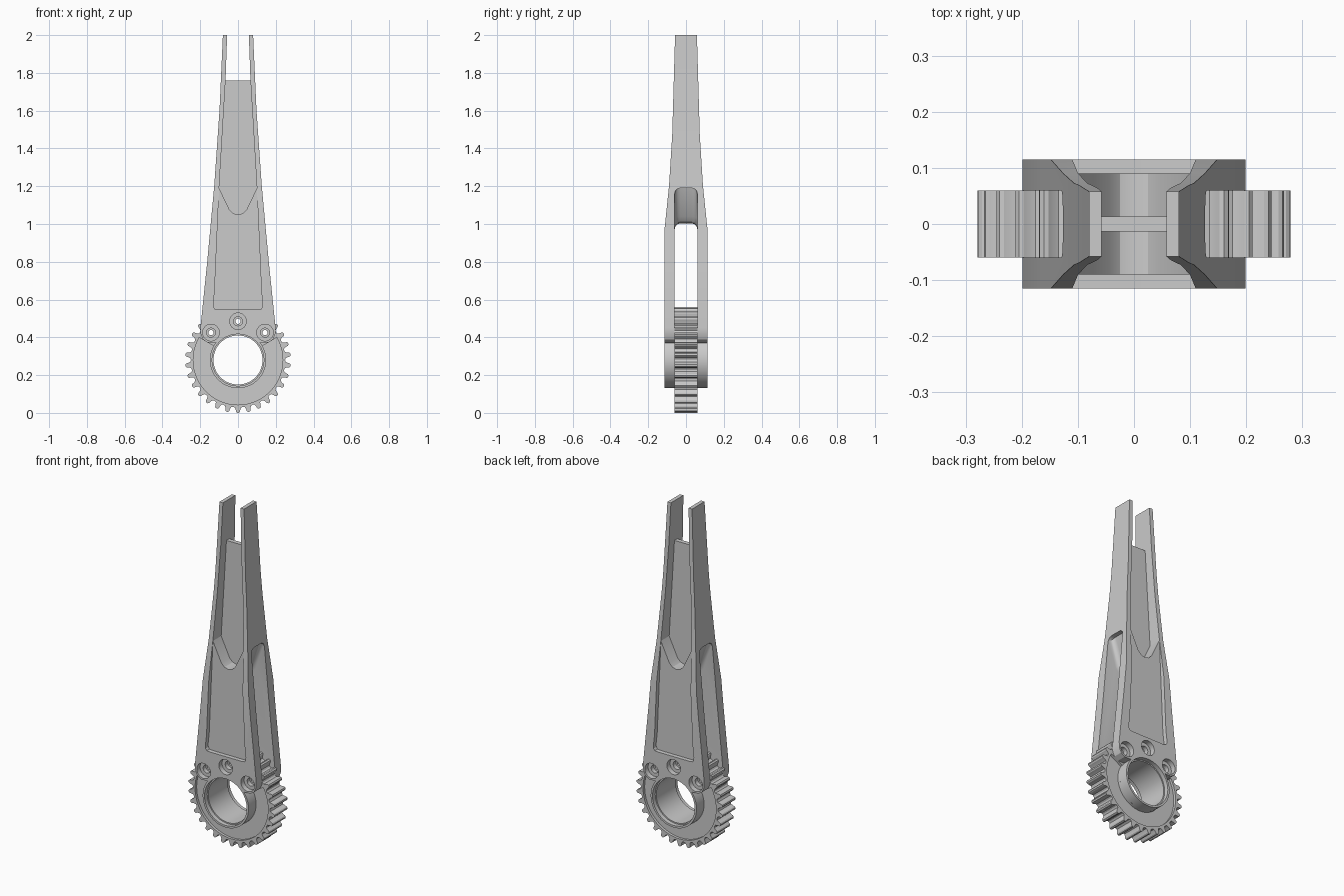
import bpy, bmesh
from math import sin, cos, pi, radians

if "Cube" in bpy.data.objects:
    bpy.data.objects.remove(bpy.data.objects["Cube"])

CZ = 0.28  # hub centre height


def mirrored(half):
    """Close a profile from its right half, listed bottom to top."""
    return half + [(-x, z) for x, z in reversed(half) if abs(x) > 1e-6]


def circle(r, cx=0, cz=CZ, n=48):
    return [(cx + r * cos(2 * pi * i / n), cz + r * sin(2 * pi * i / n)) for i in range(n)]


def prism(name, pts, a, b, axis='Y'):
    """Extrude a 2D profile along y (x,z points) or along x (y,z points)."""
    bm = bmesh.new()
    place = (lambda u, z, d: (u, d, z)) if axis == 'Y' else (lambda u, z, d: (d, u, z))
    face = bm.faces.new([bm.verts.new(place(u, z, a)) for u, z in pts])
    new = bmesh.ops.extrude_face_region(bm, geom=[face])['geom']
    vec = (0, b - a, 0) if axis == 'Y' else (b - a, 0, 0)
    bmesh.ops.translate(bm, vec=vec, verts=[v for v in new if isinstance(v, bmesh.types.BMVert)])
    bmesh.ops.recalc_face_normals(bm, faces=bm.faces)
    me = bpy.data.meshes.new(name)
    bm.to_mesh(me)
    bm.free()
    ob = bpy.data.objects.new(name, me)
    bpy.context.collection.objects.link(ob)
    return ob


def apply(ob, mod):
    bpy.context.view_layer.objects.active = ob
    bpy.ops.object.modifier_apply(modifier=mod.name)


def bevel(ob, width, segments=4):
    m = ob.modifiers.new('round', 'BEVEL')
    m.width, m.segments = width, segments
    m.limit_method, m.angle_limit = 'ANGLE', radians(80)
    apply(ob, m)


def boolean(ob, tool, op='DIFFERENCE'):
    m = ob.modifiers.new('bool', 'BOOLEAN')
    m.operation, m.object, m.solver = op, tool, 'EXACT'
    tool.hide_render = True
    apply(ob, m)
    bpy.data.objects.remove(tool)


# Arm: front outline intersected with side outline
arm = prism('forked_arm', mirrored([(0.08, 0.38), (0.125, 0.371), (0.16, 0.372), (0.185, 0.388),
                                    (0.197, 0.415), (0.199, 0.45), (0.163, 0.8), (0.126, 1.2),
                                    (0.098, 1.6), (0.08, 2.0)]), -0.115, 0.115)
boolean(arm, prism('side_cut', mirrored([(0.116, 0.3), (0.116, 0.95), (0.09, 1.2),
                                         (0.073, 1.47), (0.055, 2.1)]), -0.3, 0.3, 'X'), 'INTERSECT')
boolean(arm, prism('hub', circle(0.149), -0.115, 0.115), 'UNION')

# Fork slot with a V shaped, rounded end
slot = prism('slot', [(-0.4, -0.1), (0.4, -0.1), (0.4, 1.19), (0.1, 1.19), (0.05, 1.04), (0.025, 1.01),
                      (0, 1.003), (-0.025, 1.01), (-0.05, 1.04), (-0.1, 1.19), (-0.4, 1.19)], -0.06, 0.06)
bevel(slot, 0.03)
boolean(arm, slot)

# Shallow and deep pockets on both faces
shallow = mirrored([(0.1, 0.547), (0.122, 0.549), (0.13, 0.56), (0.131, 0.58),
                    (0.124, 0.64), (0.1, 1.19), (0.09, 1.35)])
deep = mirrored([(0, 1.05), (0.025, 1.056), (0.045, 1.075), (0.1, 1.19), (0.066, 1.76), (0.054, 2.1)])
for s in (-1, 1):
    boolean(arm, prism('shallow', shallow, s * 0.09, s * 0.2))
    boolean(arm, prism('deep', deep, s * 0.013, s * 0.2))
boolean(arm, prism('tip_gap', mirrored([(0.066, 1.76), (0.054, 2.1)]), -0.2, 0.2))

# Toothed ring between the fork plates
TEETH = 30
tooth = [(0.0, 0.249), (0.18, 0.252), (0.27, 0.262), (0.32, 0.274), (0.42, 0.28),
         (0.58, 0.28), (0.68, 0.274), (0.73, 0.262), (0.82, 0.252)]
ring = []
for i in range(TEETH):
    for f, r in tooth:
        a = 2 * pi * (i + f - 0.5) / TEETH + pi / 2
        ring.append((r * cos(a), CZ + r * sin(a)))
gear = prism('toothed_ring', ring, -0.06, 0.06)

# Sunken faces of the ring
arc = [radians(150 + 240 * i / 40) for i in range(41)]
sunk = [(0.237 * cos(a), CZ + 0.237 * sin(a)) for a in arc]
sunk += [(0.149 * cos(a), CZ + 0.149 * sin(a)) for a in reversed(arc)]
for s in (-1, 1):
    boolean(gear, prism('sunk', sunk, s * 0.045, s * 0.1))

# Stepped bore through hub and ring
for ob in (arm, gear):
    boolean(ob, prism('bore', circle(0.13), -0.2, 0.2))
for s in (-1, 1):
    boolean(arm, prism('bore_step', circle(0.137), s * 0.09, s * 0.2))

# Counterbored screw holes
for x, z in ((0, 0.485), (-0.143, 0.425), (0.143, 0.425)):
    boolean(gear, prism('screw_hole', circle(0.014, x, z, 20), -0.2, 0.2))
    boolean(arm, prism('screw_hole', circle(0.024, x, z, 24), -0.2, 0.2))
    for s in (-1, 1):
        boolean(arm, prism('counterbore', circle(0.044, x, z, 32), s * 0.085, s * 0.2))

for ob in (arm, gear):
    bpy.ops.object.select_all(action='DESELECT')
    ob.select_set(True)
    bpy.context.view_layer.objects.active = ob
    bpy.ops.object.shade_smooth_by_angle(angle=radians(28))
